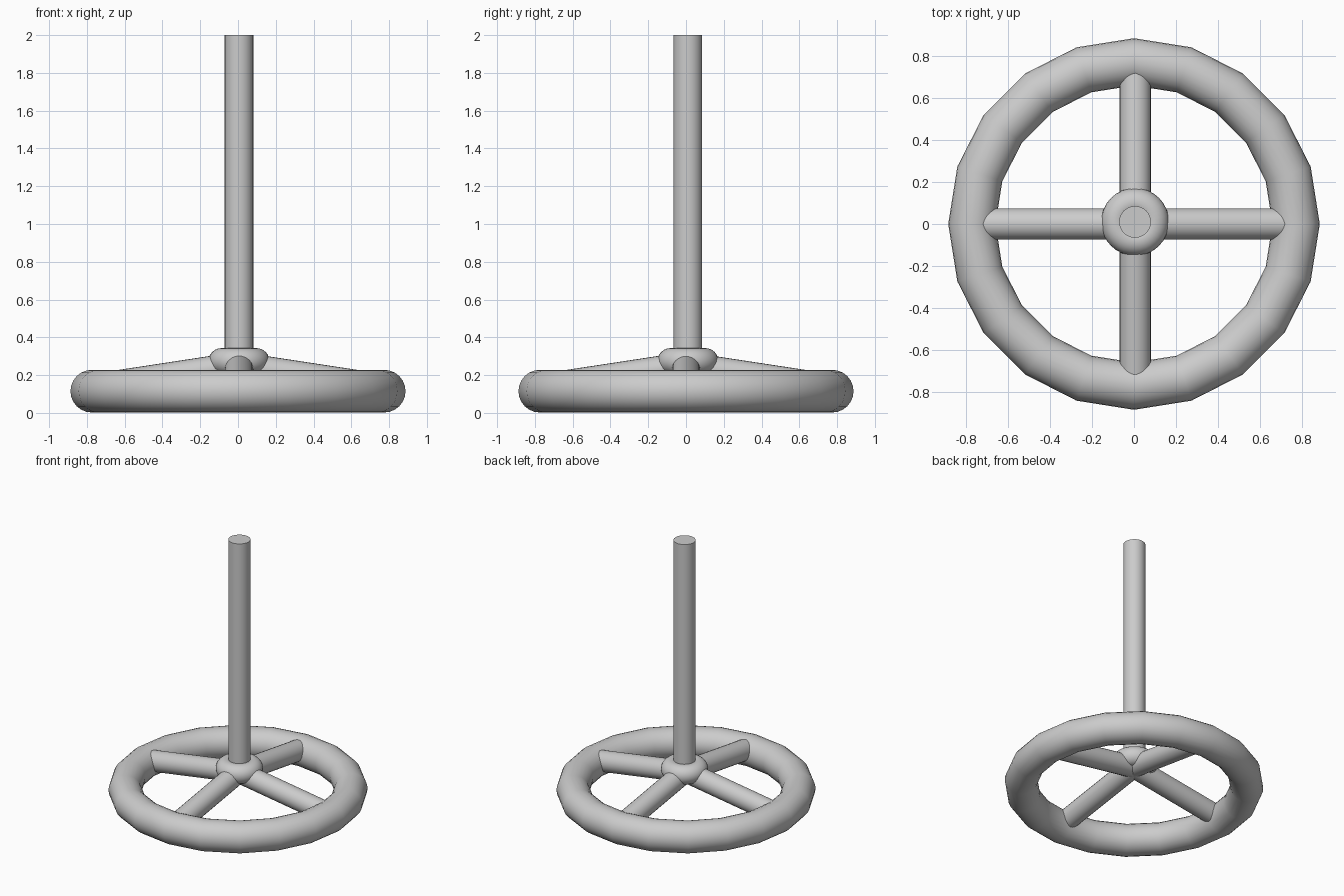
import bpy
from math import pi
from mathutils import Vector

if "Cube" in bpy.data.objects:
    bpy.data.objects.remove(bpy.data.objects["Cube"])


def smooth(obj, name, angle=0.7):
    obj.name = name
    bpy.ops.object.shade_smooth_by_angle(angle=angle)
    return obj


def torus(name, loc, major, minor, segs):
    bpy.ops.mesh.primitive_torus_add(location=loc, major_radius=major, minor_radius=minor,
                                     major_segments=segs, minor_segments=24)
    return smooth(bpy.context.object, name)


def rod(name, start, end, radius, sides=24):
    a, b = Vector(start), Vector(end)
    bpy.ops.mesh.primitive_cylinder_add(vertices=sides, radius=radius, depth=(b - a).length,
                                        location=(a + b) / 2)
    obj = bpy.context.object
    obj.rotation_euler = (b - a).to_track_quat('Z', 'Y').to_euler()
    return smooth(obj, name)


# wheel rim: 20-sided ring resting on the ground
torus("wheel_rim", (0, 0, 0.115), 0.774, 0.113, 20)

# hub collar around the base of the shaft
torus("hub_collar", (0.005, 0.01, 0.273), 0.092, 0.07, 32)

# shaft
rod("steering_shaft", (0.005, 0.01, 0.22), (0.005, 0.01, 2.0), 0.076)

# four spokes sloping from the hub down into the rim
for i, (dx, dy) in enumerate([(1, 0), (0, 1), (-1, 0), (0, -1)]):
    ox = 0.006 if dy else 0.0
    rod(f"spoke_{i + 1}", (ox, 0, 0.248), (ox + dx * 0.775, dy * 0.775, 0.13), 0.075)
